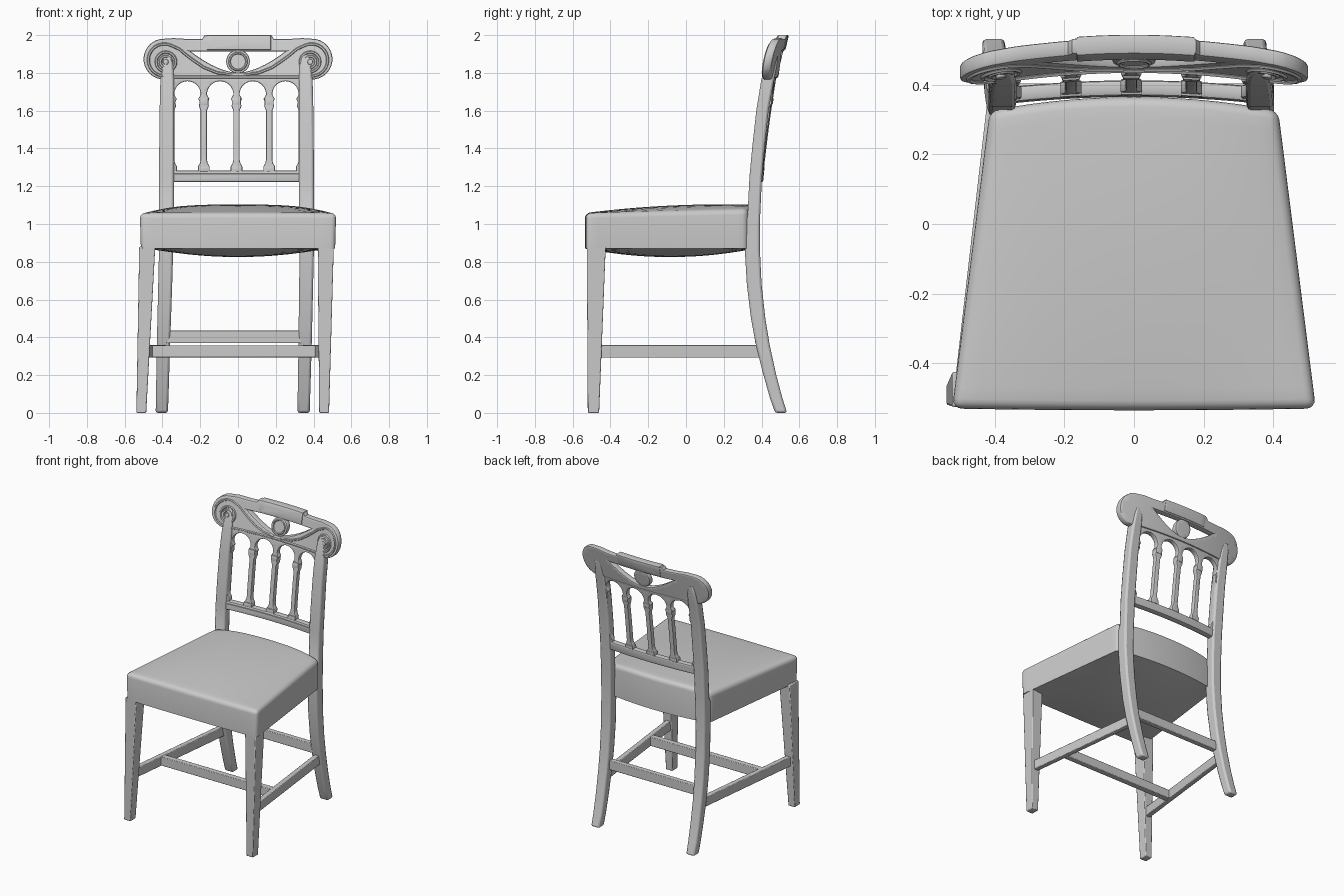
import bpy, bmesh, math
from mathutils import Vector

if "Cube" in bpy.data.objects:
    bpy.data.objects.remove(bpy.data.objects["Cube"])

def add(name, bm, bevel=0.0, seg=2):
    bmesh.ops.recalc_face_normals(bm, faces=bm.faces)
    me = bpy.data.meshes.new(name)
    bm.to_mesh(me)
    bm.free()
    ob = bpy.data.objects.new(name, me)
    bpy.context.collection.objects.link(ob)
    if bevel:
        m = ob.modifiers.new("bevel", 'BEVEL')
        m.width, m.segments, m.limit_method = bevel, seg, 'ANGLE'
        m.angle_limit = math.radians(50)
    return ob

def lerp_table(t, z):
    if z <= t[0][0]:
        return t[0][1]
    for (a, p), (b, q) in zip(t, t[1:]):
        if z <= b:
            return p + (q - p) * (z - a) / (b - a)
    return t[-1][1]

def lean(z):  # the lower frame drifts slightly to one side
    return -.008 - .02 * max(0, 1 - z / .87)

def loft(name, sections, bevel):  # sections: list of 4-corner rings
    bm = bmesh.new()
    rings = [[bm.verts.new(c) for c in s] for s in sections]
    for a, b in zip(rings, rings[1:]):
        for i in range(4):
            bm.faces.new((a[i], a[(i + 1) % 4], b[(i + 1) % 4], b[i]))
    bm.faces.new(rings[0])
    bm.faces.new(rings[-1])
    return add(name, bm, bevel)

def leg(name, side, table, bevel):  # rows: z, inner x, outer x, front y, back y
    loft(name, [[(side * i + lean(z), f, z), (side * o + lean(z), f, z),
                 (side * o + lean(z), b, z), (side * i + lean(z), b, z)]
                for z, i, o, f, b in table], bevel)

def beam(name, a, b, w, h):
    a, b = Vector(a), Vector(b)
    n = (b - a).cross(Vector((0, 0, 1))).normalized() * w / 2
    up = Vector((0, 0, h / 2))
    loft(name, [[p - n - up, p + n - up, p + n + up, p - n + up] for p in (a, b)], .004)

# front face of the bowed, reclining back
RAKE = [(1.2, .33), (1.28, .335), (1.5, .356), (1.62, .37), (1.76, .388), (1.87, .412), (2.0, .44)]
def front(x, z):
    return lerp_table(RAKE, z) + lerp_table([(1.28, .038), (2, .055)], z) * (1 - (x / .5) ** 2)

def panel(name, loops, thick, offset=0.0, bd=.006):
    """Flat outline with holes, rounded edges, bent onto the back surface."""
    cu = bpy.data.curves.new(name, 'CURVE')
    cu.dimensions, cu.fill_mode = '2D', 'BOTH'
    cu.extrude, cu.bevel_depth, cu.offset, cu.bevel_resolution = thick / 2 - bd, bd, -bd, 1
    for pts in loops:
        sp = cu.splines.new('POLY')
        sp.points.add(len(pts) - 1)
        for p, (x, z) in zip(sp.points, pts):
            p.co = (x, z, 0, 1)
        sp.use_cyclic_u = True
    tmp = bpy.data.objects.new(name + "_outline", cu)
    bpy.context.collection.objects.link(tmp)
    me = bpy.data.meshes.new_from_object(tmp.evaluated_get(bpy.context.evaluated_depsgraph_get()))
    bpy.data.objects.remove(tmp)
    bm = bmesh.new()
    bm.from_mesh(me)
    bmesh.ops.remove_doubles(bm, verts=bm.verts, dist=1e-5)
    cuts = [((i * .04 - .4807, 0, 0), (1, 0, 0)) for i in range(25)]
    cuts += [((0, 1.2213 + i * .05, 0), (0, 1, 0)) for i in range(16)]
    for co, no in cuts:
        bmesh.ops.bisect_plane(bm, geom=bm.verts[:] + bm.edges[:] + bm.faces[:], plane_co=co, plane_no=no)
    for v in bm.verts:
        x, z, d = v.co
        v.co = (x, front(x, z) + offset + thick / 2 - d, z)
    return add(name, bm)

def tube(name, pts, r, cyclic=False):
    """Raised moulding following the front of the back."""
    bm = bmesh.new()
    P = [Vector((x, front(x, z), z)) for x, z in pts]
    n, rings = len(P), []
    for i, p in enumerate(P):
        a = P[i - 1] if (i or cyclic) else p
        b = P[(i + 1) % n] if (i < n - 1 or cyclic) else p
        side = (b - a).cross(Vector((0, 1, 0))).normalized()
        rings.append([bm.verts.new(p + side * r * math.cos(k * math.pi / 3)
                      + Vector((0, r * math.sin(k * math.pi / 3), 0))) for k in range(6)])
    for i in range(n if cyclic else n - 1):
        a, b = rings[i], rings[(i + 1) % n]
        for k in range(6):
            bm.faces.new((a[k], a[(k + 1) % 6], b[(k + 1) % 6], b[k]))
    if not cyclic:
        bm.faces.new(rings[0])
        bm.faces.new(rings[-1])
    add(name, bm)

def arc(cx, cz, r, a0, a1, n):
    return [(cx + r * math.cos(math.radians(a0 + (a1 - a0) * i / n)),
             cz + r * math.sin(math.radians(a0 + (a1 - a0) * i / n))) for i in range(n + 1)]

def rect(x0, x1, z0, z1):
    return [(x0, z0), (x1, z0), (x1, z1), (x0, z1)]

# upholstered seat: domed top, sagging underside, rounded rim
N = 14
bm = bmesh.new()
def seat_point(i, j, top):
    u, v = 2 * i / N - 1, 2 * j / N - 1
    t = (v + 1) / 2
    y = -.53 - .005 * (1 - u * u) + t * (.855 + .045 * (1 - u * u))
    x = u * (.523 + (.415 - .523) * t)
    dome = (1 - u * u) * (1 - v * v)
    if top:
        return (x, y, 1.058 + .018 * t + .025 * t * (1 - u ** 4) + .018 * dome)
    return (x * .99, y, .87 - .045 * dome)
T, B = [[[bm.verts.new(seat_point(i, j, k)) for j in range(N + 1)] for i in range(N + 1)] for k in (1, 0)]
for g in (T, B):
    for i in range(N):
        for j in range(N):
            bm.faces.new((g[i][j], g[i + 1][j], g[i + 1][j + 1], g[i][j + 1]))
rim = ([(i, 0) for i in range(N)] + [(N, j) for j in range(N)]
       + [(i, N) for i in range(N, 0, -1)] + [(0, j) for j in range(N, 0, -1)])
edges = []
for (a, b), (c, d) in zip(rim, rim[1:] + rim[:1]):
    bm.faces.new((T[a][b], T[c][d], B[c][d], B[a][b]))
    edges.append(bm.edges.get((T[a][b], T[c][d])))
edges += [bm.edges.get((T[a][b], B[a][b])) for a in (0, N) for b in (0, N)]
bmesh.ops.recalc_face_normals(bm, faces=bm.faces)
bmesh.ops.bevel(bm, geom=edges, offset=.028, segments=4, profile=.5, affect='EDGES', clamp_overlap=True)
add("seat", bm)

# legs, back posts and side stretchers
FRONT_LEG = [(0, .458, .51, -.52, -.46), (.88, .43, .515, -.525, -.425)]
BACK_POST = [(0, .343, .408, .472, .535), (.08, .342, .408, .444, .51), (.2, .341, .409, .41, .478),
             (.36, .34, .41, .37, .443), (.5, .338, .41, .344, .42), (.68, .336, .41, .322, .4),
             (.87, .335, .41, .311, .391), (1.02, .333, .41, .311, .392), (1.05, .332, .41, .326, .393),
             (1.25, .331, .41, .336, .402), (1.4, .33, .409, .35, .416), (1.6, .33, .407, .372, .437),
             (1.76, .33, .403, .398, .466), (1.84, .335, .398, .418, .482), (1.9, .345, .39, .44, .488)]
for s, side in ((-1, "left"), (1, "right")):
    leg("front_leg_" + side, s, FRONT_LEG, .005)
    leg("back_post_" + side, s, BACK_POST, .012)
    dx = lean(.33)
    beam("side_stretcher_" + side, (s * .478 + dx, -.47, .326), (s * .378 + dx, .4, .326), .035, .068)

# cross stretchers
beam("middle_stretcher", (-.44 + lean(.33), -.2, .326), (.44 + lean(.33), -.2, .326), .042, .064)
beam("rear_stretcher", (-.36 + lean(.4), .385, .402), (.36 + lean(.4), .385, .402), .038, .066)

# lower back rail
SH = -.008
panel("lower_back_rail", [rect(-.36 + SH, .36 + SH, 1.222, 1.283)], .045, -.005, .01)
tube("lower_rail_moulding", [(-.34 + SH + .034 * i, 1.262) for i in range(21)], .008)

# arcade: four arched openings between slender columns
HALF = [(.056, 1.275), (.056, 1.305), (.066, 1.322), (.07, 1.34), (.07, 1.60),
        (.06, 1.625), (.065, 1.645), (.057, 1.662), (.07, 1.685)]
loops = [rect(-.36 + SH, .36 + SH, 1.25, 1.80)]
for k in range(4):
    cx = SH + (k - 1.5) * .173
    loops.append([(cx + w, z) for w, z in HALF] + arc(cx, 1.686, .07, 8, 172, 12)
                 + [(cx - w, z) for w, z in reversed(HALF)])
panel("arcade", loops, .036, .002, .006)
tube("arcade_cornice", [(-.39 + SH + .039 * i, 1.778) for i in range(21)], .009)
for k in range(3):
    cx = SH + (k - 1) * .173
    panel("column_capital", [rect(cx - .024, cx + .024, 1.632, 1.668)], .046, -.005, .005)
    panel("column_base", [rect(cx - .03, cx + .03, 1.278, 1.305)], .046, -.005, .004)

# crest rail with scroll ends and a crescent opening
right = ([(.33, 1.772)] + arc(.392, 1.873, .108, -95, 80, 14)
         + [(.34, 1.984), (.26, 1.979), (.19, 1.979), (.178, 1.998)])
left = [(-x, z) for x, z in reversed(right)]
crescent = ([(.25, 1.913), (-.25, 1.913)]
            + [(x, 1.80 + .113 * (abs(x) / .25) ** 1.7) for x in [-.22 + .04 * i for i in range(12)]])
panel("crest_rail", [right + left, crescent], .046, 0, .009)
panel("crest_tablet", [rect(-.165, .175, 1.922, 2.0)], .056, -.006, .007)

# central medallion
panel("medallion", [arc(0, 1.86, .063, 0, 345, 23)], .038, .002, .008)
tube("medallion_ring", arc(0, 1.86, .045, 0, 345, 23), .006, True)

# carved scroll ends
for s, side in ((-1, "left"), (1, "right")):
    for r in (.052, .03):
        tube("rosette_ring_" + side, arc(s * .382, 1.858, r, 0, 345, 23), .008, True)
    panel("rosette_boss_" + side, [arc(s * .382, 1.858, .015, 0, 330, 11)], .03, -.014, .006)
    path = arc(.39, 1.868, .085, -110, 115, 18) + [(.31, 1.925), (.275, 1.895), (.235, 1.865),
                                                  (.18, 1.828), (.11, 1.8), (.03, 1.79)]
    tube("scroll_moulding_" + side, [(s * x, z) for x, z in path], .008)

# smooth shading with crisp edges
for ob in bpy.data.objects:
    ob.select_set(ob.type == 'MESH')
bpy.context.view_layer.objects.active = bpy.data.objects["seat"]
bpy.ops.object.shade_smooth_by_angle(angle=math.radians(35))
